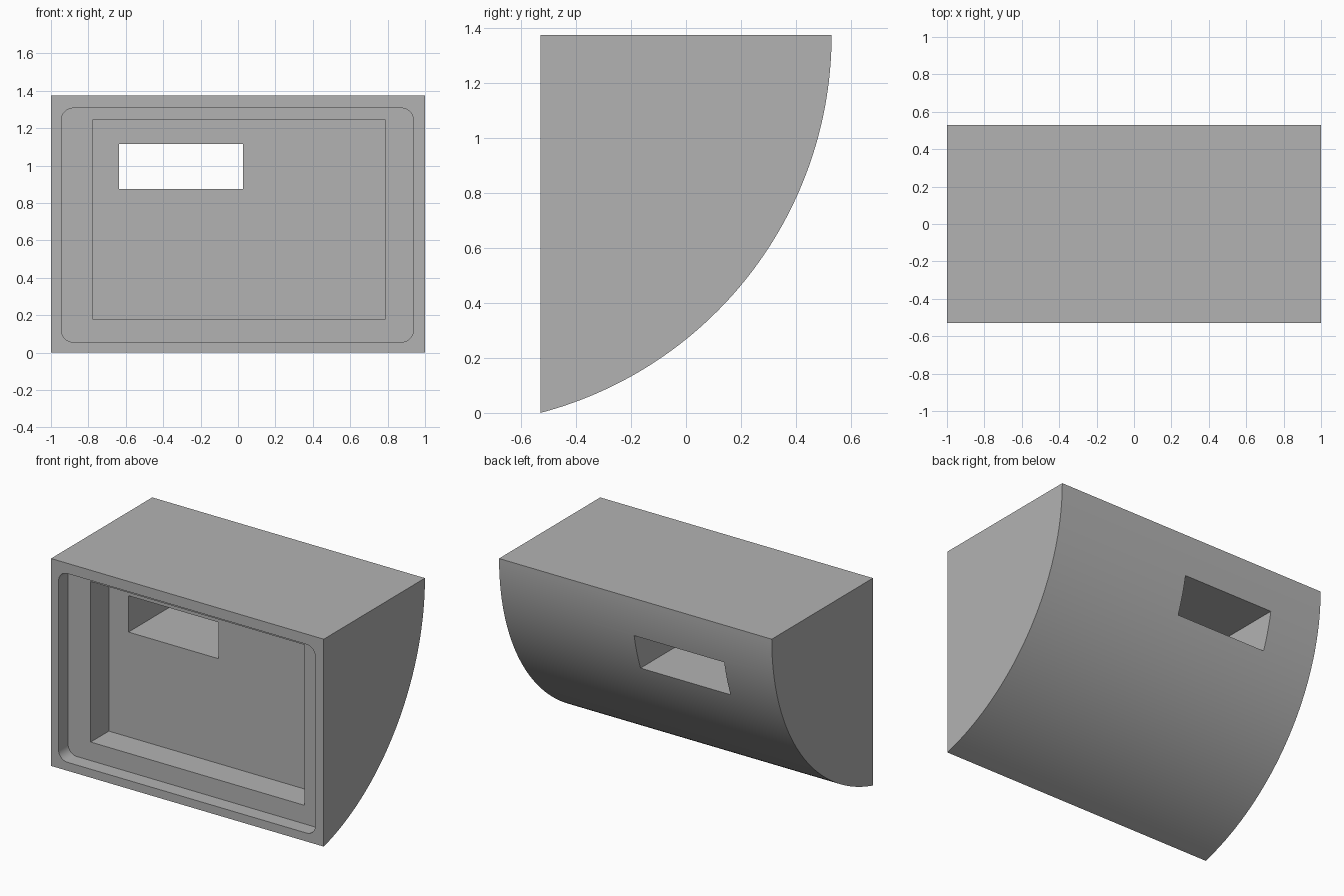
import bpy, bmesh
from math import sin, cos, asin, pi

cube = bpy.data.objects.get("Cube")
if cube:
    bpy.data.objects.remove(cube, do_unlink=True)

FRONT, BACK, HEIGHT, RADIUS = -0.53, 0.53, 1.375, 1.4218

grey = bpy.data.materials.new("plain grey")
grey.use_nodes = True
colour = (0.45, 0.45, 0.45, 1)
grey.diffuse_color = colour
grey.node_tree.nodes["Principled BSDF"].inputs["Base Color"].default_value = colour


def prism(name, ring, offset):
    """Extrude a closed ring of points along an offset."""
    bm = bmesh.new()
    face = bm.faces.new([bm.verts.new(p) for p in ring])
    out = bmesh.ops.extrude_face_region(bm, geom=[face])
    moved = [g for g in out["geom"] if isinstance(g, bmesh.types.BMVert)]
    bmesh.ops.translate(bm, verts=moved, vec=offset)
    bmesh.ops.recalc_face_normals(bm, faces=bm.faces)
    mesh = bpy.data.meshes.new(name)
    bm.to_mesh(mesh)
    bm.free()
    mesh.materials.append(grey)
    obj = bpy.data.objects.new(name, mesh)
    bpy.context.collection.objects.link(obj)
    return obj


def rectangle(x0, x1, z0, z1, y, r=0, steps=10):
    """Rectangle facing the front, with optional rounded corners."""
    if not r:
        return [(x0, y, z0), (x1, y, z0), (x1, y, z1), (x0, y, z1)]
    corners = [(x1 - r, z1 - r), (x0 + r, z1 - r), (x0 + r, z0 + r), (x1 - r, z0 + r)]
    ring = []
    for q, (cx, cz) in enumerate(corners):
        for i in range(steps + 1):
            a = (q + i / steps) * pi / 2
            ring.append((cx + r * cos(a), y, cz + r * sin(a)))
    return ring


# Housing: flat top, front and ends, with a curved back
sweep, steps = asin(HEIGHT / RADIUS), 64
profile = [(-1, FRONT, HEIGHT)]
for i in range(steps + 1):
    a = sweep * (1 - i / steps)
    profile.append((-1, BACK - RADIUS + RADIUS * cos(a), HEIGHT - RADIUS * sin(a)))
housing = prism("housing", profile, (2, 0, 0))

# Rounded rim recess, deeper inner recess, and slot through the back
start = FRONT - 0.1
cutters = [
    prism("rim_recess", rectangle(-0.945, 0.938, 0.056, 1.307, start, 0.065), (0, 0.2, 0)),
    prism("inner_recess", rectangle(-0.779, 0.788, 0.179, 1.243, start), (0, 0.39, 0)),
    prism("back_slot", rectangle(-0.635, 0.026, 0.874, 1.115, start), (0, 1.5, 0)),
]
bpy.ops.object.select_all(action="DESELECT")
bpy.context.view_layer.objects.active = housing
housing.select_set(True)
for cutter in cutters:
    cutter.hide_render = True
    mod = housing.modifiers.new(cutter.name, "BOOLEAN")
    mod.operation, mod.solver, mod.object = "DIFFERENCE", "EXACT", cutter
    bpy.ops.object.modifier_apply(modifier=mod.name)
    bpy.data.objects.remove(cutter, do_unlink=True)

bpy.ops.object.shade_smooth_by_angle(angle=pi / 7)
